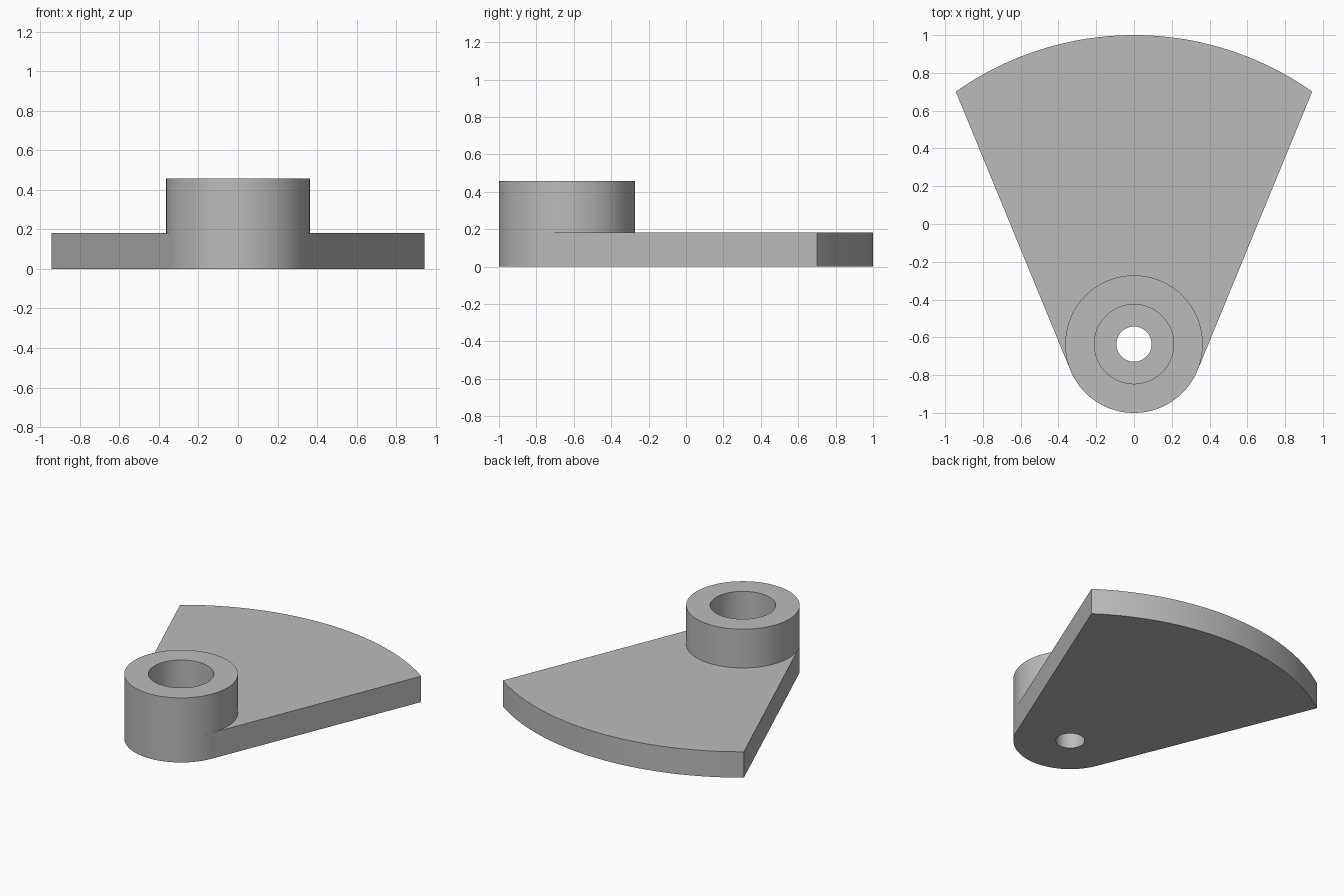
import bpy, bmesh
from math import sin, cos, acos, atan2, hypot, pi, radians
from mathutils import Vector

cube = bpy.data.objects.get("Cube")
if cube:
    bpy.data.objects.remove(cube, do_unlink=True)

# Main dimensions, all arcs share the pivot
PIVOT_Y = -0.636
HUB_R, BORE_R, HOLE_R = 0.364, 0.21, 0.093
FAN_R = 1.636
CORNER = Vector((0.943, 0.70 - PIVOT_Y))
PLATE_TOP, HUB_TOP = 0.183, 0.457

grey = bpy.data.materials.new("plain grey")
grey.use_nodes = True
colour = (0.5, 0.5, 0.5, 1)
grey.diffuse_color = colour
grey.node_tree.nodes["Principled BSDF"].inputs["Base Color"].default_value = colour


def arc(radius, start, end, steps):
    """Points on an arc about the pivot, both ends included."""
    angles = [start + (end - start) * i / steps for i in range(steps + 1)]
    return [(radius * cos(a), PIVOT_Y + radius * sin(a)) for a in angles]


def circle(radius, steps=96):
    return arc(radius, 0, 2 * pi, steps)[:-1]


def holed_slab(name, outline, hole, bottom, top, open_bottom=False):
    """Extrude an outline with a hole between two heights."""
    bm = bmesh.new()
    edges = []
    for loop in (outline, hole):
        verts = [bm.verts.new((x, y, bottom)) for x, y in loop]
        edges += [bm.edges.new((verts[i - 1], v)) for i, v in enumerate(verts)]
    bmesh.ops.triangle_fill(bm, edges=edges, use_beauty=True, use_dissolve=False)
    base = list(bm.faces)
    result = bmesh.ops.extrude_face_region(bm, geom=base, use_keep_orig=True)
    raised = [g for g in result["geom"] if isinstance(g, bmesh.types.BMVert)]
    bmesh.ops.translate(bm, verts=raised, vec=(0, 0, top - bottom))
    bmesh.ops.recalc_face_normals(bm, faces=bm.faces)
    if open_bottom:
        bmesh.ops.delete(bm, geom=base, context="FACES_ONLY")
    mesh = bpy.data.meshes.new(name)
    bm.to_mesh(mesh)
    bm.free()
    mesh.materials.append(grey)
    obj = bpy.data.objects.new(name, mesh)
    bpy.context.collection.objects.link(obj)
    bpy.ops.object.select_all(action="DESELECT")
    obj.select_set(True)
    bpy.context.view_layer.objects.active = obj
    bpy.ops.object.shade_smooth_by_angle(angle=radians(30))
    return obj


# Fan plate: wide rear arc, straight sides tangent to the hub, round front
corner_angle = atan2(CORNER.y, CORNER.x)
tangent = corner_angle - acos(HUB_R / hypot(*CORNER))
fan_outline = (arc(FAN_R, corner_angle, pi - corner_angle, 64)
               + arc(HUB_R, pi - tangent, 2 * pi + tangent, 64))
holed_slab("fan_plate", fan_outline, circle(HOLE_R), 0, PLATE_TOP)

# Hub ring: its wide bore ends on the plate around the small through hole
holed_slab("hub_ring", circle(HUB_R), circle(BORE_R), PLATE_TOP, HUB_TOP, open_bottom=True)
